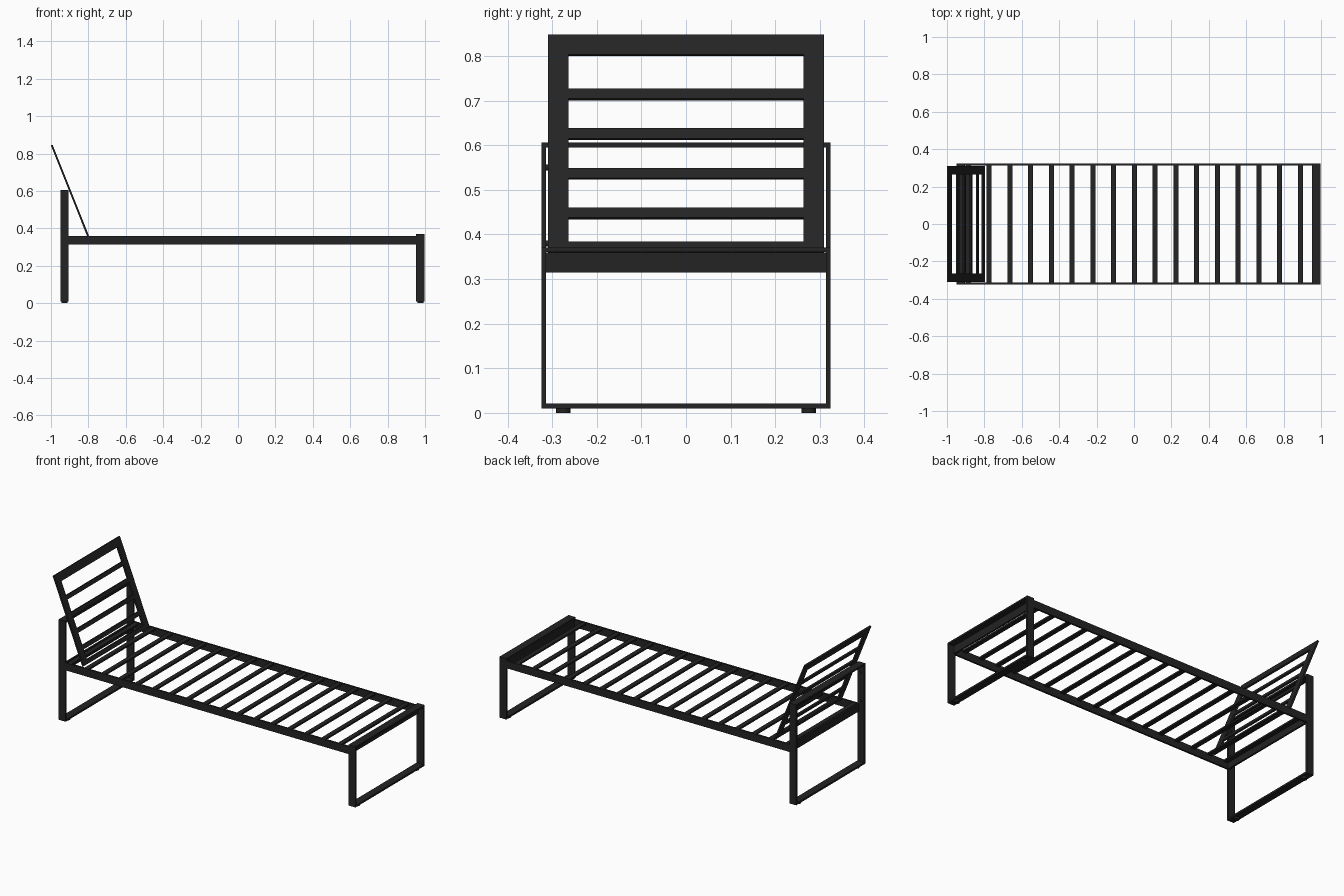
import bpy, math
from mathutils import Matrix, Vector

if "Cube" in bpy.data.objects:
    bpy.data.objects.remove(bpy.data.objects["Cube"])

metal = bpy.data.materials.new("black metal")
metal.diffuse_color = (0.017, 0.017, 0.017, 1)
metal.use_nodes = True
metal.node_tree.nodes["Principled BSDF"].inputs["Base Color"].default_value = metal.diffuse_color


def box(name, x, y, z, matrix=None):
    """Box from (min, max) ranges, optionally placed by a matrix."""
    lo, hi = zip(x, y, z)
    verts = [(a, b, c) for a in x for b in y for c in z]
    faces = [(0, 1, 3, 2), (4, 6, 7, 5), (0, 4, 5, 1),
             (2, 3, 7, 6), (0, 2, 6, 4), (1, 5, 7, 3)]
    me = bpy.data.meshes.new(name)
    me.from_pydata(verts, [], faces)
    me.materials.append(metal)
    ob = bpy.data.objects.new(name, me)
    bpy.context.collection.objects.link(ob)
    if matrix:
        ob.matrix_world = matrix
    return ob


def cylinder(name, loc, r, depth, rot=(0, 0, 0)):
    bpy.ops.mesh.primitive_cylinder_add(vertices=16, radius=r, depth=depth,
                                        location=loc, rotation=rot)
    ob = bpy.context.object
    ob.name = name
    ob.data.materials.append(metal)
    bpy.ops.object.shade_smooth_by_angle()


W, T = 0.324, 0.0105   # half width of the bed, bar thickness


# Rectangular flat-bar leg loops with little feet
def leg_loop(name, x0, x1, top):
    for s in (-1, 1):
        box(name + "_post", (x0, x1), sorted((s * W, s * (W - T))), (0.01, top))
        cylinder(name + "_foot", ((x0 + x1) / 2, s * 0.275, 0.006), 0.016, 0.012)
    box(name + "_bottom_bar", (x0, x1), (-W + T, W - T), (0.01, 0.021))
    box(name + "_top_bar", (x0, x1), (-W + T, W - T), (top - T, top))


leg_loop("head_leg", -0.95, -0.905, 0.606)
leg_loop("foot_leg", 0.953, 0.998, 0.371)

# Bed frame: side rails and end bars
for s in (-1, 1):
    box("side_rail", (-0.905, 0.953), sorted((s * W, s * (W - T))), (0.315, 0.36))
for x in (-0.915, 0.953):
    box("end_bar", (x, x + T), (-W + T, W - T), (0.315, 0.36))

# Bed slats
for i in range(17):
    x = -0.886 + i * 0.111
    box("bed_slat", (x - 0.0135, x + 0.0135), (-W + T, W - T), (0.348, 0.358))

# Reclined back panel, built flat in local coordinates: z runs up the panel
low, high = Vector((-0.802, 0, 0.36)), Vector((-0.996, 0, 0.846))
L = (high - low).length
tilt = Matrix.Translation(low) @ Matrix.Rotation(
    math.atan2(high.x - low.x, high.z - low.z), 4, 'Y')
t = (-0.005, 0.005)
for s in (-1, 1):
    box("back_stile", t, sorted((s * 0.309, s * 0.264)), (0, L), tilt)
box("back_top_bar", t, (-0.264, 0.264), (L - 0.0475, L), tilt)
for i in range(5):
    c = 0.0122 + i * 0.0925
    if i:
        c = (0.447 + (i - 1) * 0.089 - 0.36) * L / (high.z - low.z)
    box("back_slat", t, (-0.264, 0.264), (c - 0.0122, c + 0.0122), tilt)

# Small bolts on the inside of one head post
for z in (0.38, 0.55):
    cylinder("bolt", (-0.927, -W + T + 0.002, z), 0.007, 0.006, (math.pi / 2, 0, 0))
